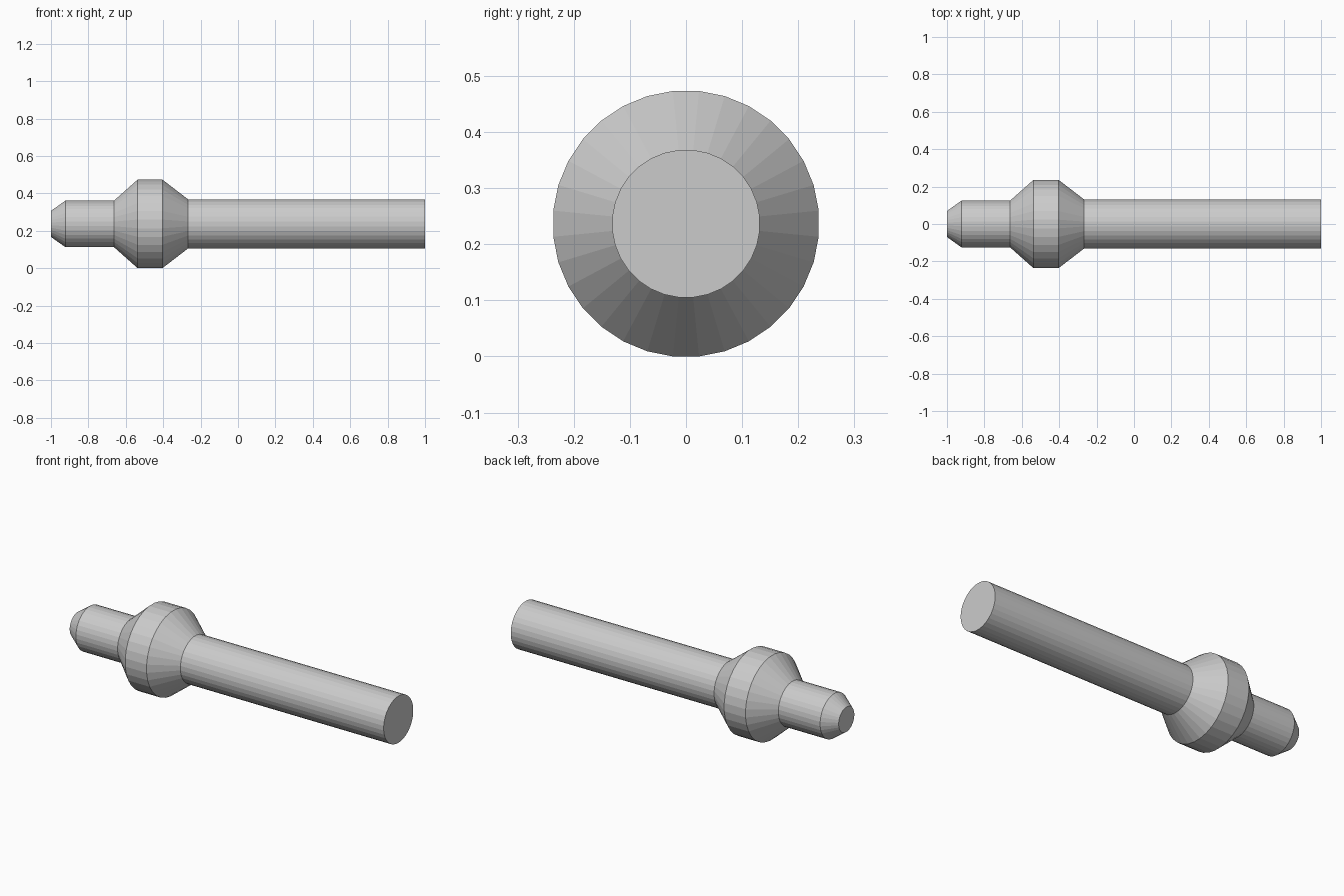
import bpy, bmesh, math

if "Cube" in bpy.data.objects:
    bpy.data.objects.remove(bpy.data.objects["Cube"])

SIDES = 32
STEP = 2 * math.pi / SIDES
R = 0.2377                       # collar corner radius
CZ = R * math.cos(STEP / 2)      # axis height, so a flat facet rests on z = 0

# Profile along x: (x, radius)
PROFILE = [
    (-1.0, 0.070), (-0.923, 0.125),   # chamfered tip
    (-0.663, 0.125),                  # short shank
    (-0.537, R), (-0.404, R),         # collar
    (-0.267, 0.132), (1.0, 0.132),    # long shaft
]


def lathe_x(name, profile):
    bm = bmesh.new()
    rings = []
    for x, r in profile:
        angles = [(i + 0.5) * STEP for i in range(SIDES)]
        rings.append([bm.verts.new((x, r * math.cos(a), CZ + r * math.sin(a)))
                      for a in angles])
    for a, b in zip(rings, rings[1:]):
        for i in range(SIDES):
            j = (i + 1) % SIDES
            bm.faces.new((a[i], a[j], b[j], b[i]))
    # End caps
    bm.faces.new(rings[0])
    bm.faces.new(rings[-1])
    bmesh.ops.recalc_face_normals(bm, faces=bm.faces)
    mesh = bpy.data.meshes.new(name)
    bm.to_mesh(mesh)
    bm.free()
    obj = bpy.data.objects.new(name, mesh)
    bpy.context.collection.objects.link(obj)
    return obj


# One turned pin: tip, shank, collar and shaft
lathe_x("collared_pin", PROFILE)
